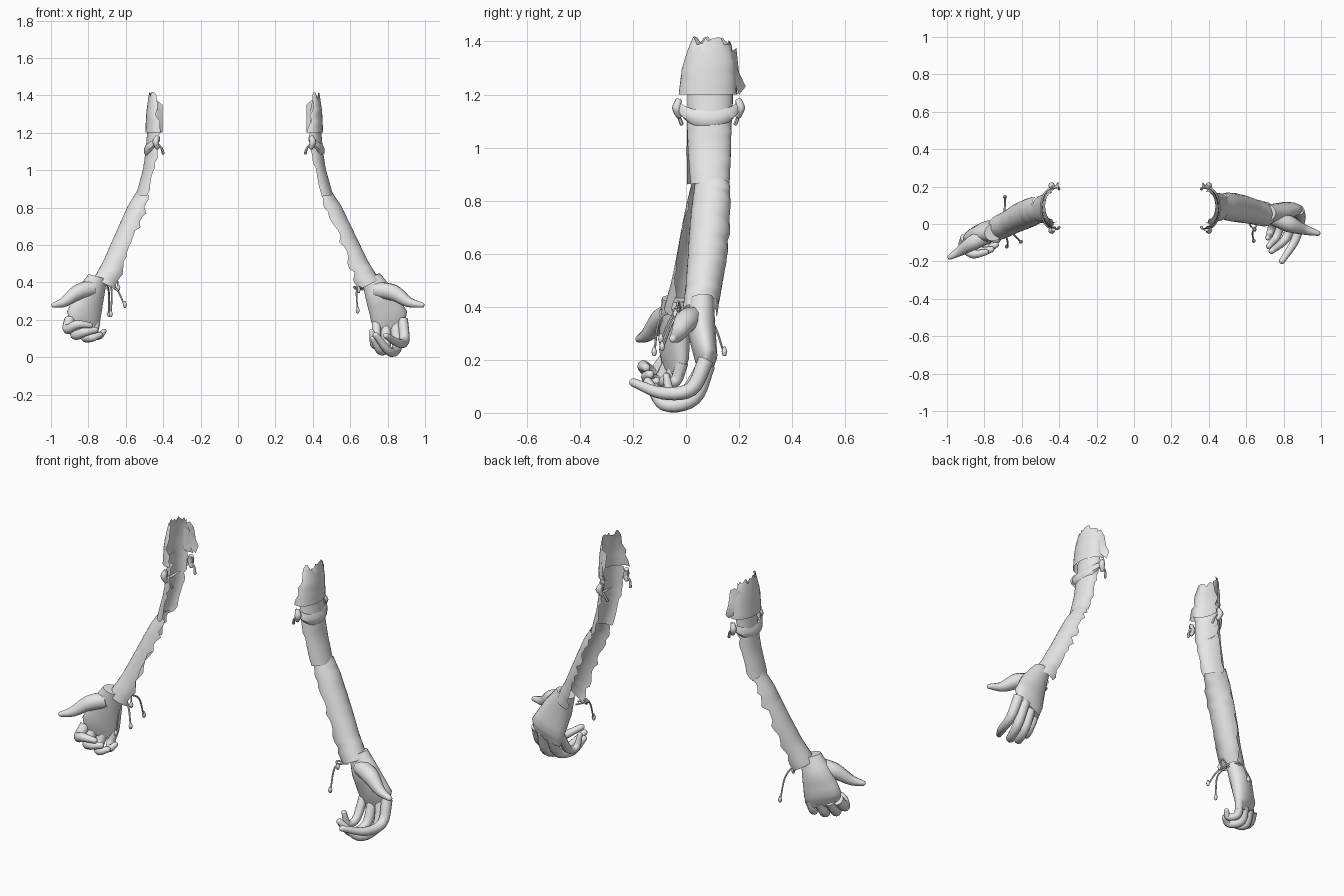
import bpy, bmesh, math, random
from mathutils import Vector

if "Cube" in bpy.data.objects:
    bpy.data.objects.remove(bpy.data.objects["Cube"])

random.seed(4)
grey = bpy.data.materials.new("plain_grey")
grey.diffuse_color = (0.8, 0.8, 0.8, 1)
grey.use_nodes = True
grey.node_tree.nodes["Principled BSDF"].inputs["Base Color"].default_value = grey.diffuse_color


def loft(name, rings, closed=True, caps=True):
    """Skin a list of equal-length point rings."""
    bm = bmesh.new()
    rows = [[bm.verts.new(p) for p in r] for r in rings]
    n = len(rows[0])
    for a, b in zip(rows, rows[1:]):
        for i in range(n if closed else n - 1):
            j = (i + 1) % n
            bm.faces.new((a[i], a[j], b[j], b[i]))
    if closed and caps:
        bm.faces.new(rows[0])
        bm.faces.new(rows[-1])
    bmesh.ops.recalc_face_normals(bm, faces=bm.faces)
    me = bpy.data.meshes.new(name)
    bm.to_mesh(me)
    bm.free()
    me.materials.append(grey)
    ob = bpy.data.objects.new(name, me)
    bpy.context.collection.objects.link(ob)
    bpy.ops.object.select_all(action='DESELECT')
    ob.select_set(True)
    bpy.context.view_layer.objects.active = ob
    bpy.ops.object.shade_smooth_by_angle(angle=math.radians(45))
    return ob


def resample(keys, count):
    """Linear samples of a list of equal-length tuples."""
    out = []
    for k in range(count):
        t = k / (count - 1) * (len(keys) - 1)
        i = min(int(t), len(keys) - 2)
        f = t - i
        out.append([a + (b - a) * f for a, b in zip(keys[i], keys[i + 1])])
    return out


def spline(pts, per=5):
    """Catmull-Rom path through points."""
    p = [Vector(q) for q in pts]
    p = [2 * p[0] - p[1]] + p + [2 * p[-1] - p[-2]]
    out = []
    for i in range(1, len(p) - 2):
        a, b, c, d = p[i - 1:i + 3]
        for k in range(per):
            t = k / per
            out.append(0.5 * (2 * b + (c - a) * t + (2 * a - 5 * b + 4 * c - d) * t * t
                              + (3 * b - a - 3 * c + d) * t ** 3))
    return out + [p[-2]]


def tube(name, pts, radii, sides=10, per=5):
    """Round tapered tube with a rounded tip."""
    path = spline(pts, per)
    rad = [r[0] for r in resample([(r,) for r in radii], len(path))]
    end = (path[-1] - path[-2]).normalized()
    tip = path[-1]
    for d, s in ((0.5, 0.8), (0.75, 0.4)):
        path.append(tip + end * radii[-1] * d)
        rad.append(radii[-1] * s)
    rings = []
    side = Vector((0.31, 0.2, 0.93))
    for i, p in enumerate(path):
        t = (path[min(i + 1, len(path) - 1)] - path[max(i - 1, 0)]).normalized()
        side = (side - t * side.dot(t)).normalized()
        o = t.cross(side)
        rings.append([p + rad[i] * (side * math.cos(a) + o * math.sin(a))
                      for a in (2 * math.pi * k / sides for k in range(sides))])
    return loft(name, rings)


def sleeve(name, side, pivot, yaw, turn, keys, count, tilt=0, jag=8, rim=0, cols=16):
    """Open torn shell; keys are z, centre u, radius u, radius v, v shift, half arc."""
    cy, sy = math.cos(yaw), math.sin(yaw)
    ct, st = math.cos(turn), math.sin(turn)
    rings = []
    for k, (z, uc, ru, rv, vo, arc) in enumerate(resample(keys, count)):
        a0 = -arc + random.uniform(-jag, jag)
        a1 = arc + random.uniform(-jag, jag)
        ring = []
        for c in range(cols + 1):
            a = math.radians(a0 + (a1 - a0) * c / cols)
            du = ru * math.cos(a)
            u, v = du * math.cos(tilt), rv * math.sin(a) + vo
            zz = z + du * math.sin(tilt)
            if k == 0 and rim:
                zz -= random.uniform(0, rim)
            ring.append((pivot[0] + side * (uc * cy + u * ct + v * st),
                         pivot[1] - uc * sy - u * st + v * ct, zz))
        rings.append(ring)
    return loft(name, rings, closed=False)


def palm(name, wrist, heel, knuckle, tip, across):
    """Flattened hand body; each station is centre, half width, half thickness."""
    rings = []
    w = Vector(across).normalized()
    axis = (Vector(tip) - Vector(wrist)).normalized()
    w = (w - axis * w.dot(axis)).normalized()
    t = axis.cross(w)
    sizes = [(.052, .045), (.08, .055), (.1, .043), (.085, .022)]
    stations = [(*p, *s) for p, s in zip((wrist, heel, knuckle, tip), sizes)]
    for x, y, z, hw, ht in resample(stations, 10):
        rings.append([Vector((x, y, z)) + w * hw * math.cos(a) + t * ht * math.sin(a)
                      for a in (2 * math.pi * k / 18 for k in range(18))])
    return loft(name, rings)


# Sleeve profiles shared by both arms
UPPER = [(1.42, .0, .035, .07, -.005, 85), (1.31, -.005, .055, .1, -.015, 90),
         (1.2, -.012, .067, .11, -.02, 98)]
MIDDLE = [(1.21, -.01, .055, .085, -.01, 95), (1.1, .0, .055, .085, -.012, 92),
          (1.0, .02, .05, .082, -.008, 88), (.86, .055, .055, .074, 0, 88)]
FORE = [(.865, .06, .045, .066, .01, 95), (.78, .09, .068, .074, .012, 90),
        (.68, .13, .076, .077, .012, 88), (.58, .18, .075, .074, .012, 92),
        (.48, .235, .071, .068, .008, 105), (.38, .3, .07, .066, .005, 130)]


def build_arm(label, side, pivot, yaw):
    sleeve(label + "_upper_sleeve", side, pivot, yaw, 0, UPPER, 8, jag=12, rim=.035)
    sleeve(label + "_elbow_sleeve", side, pivot, yaw, yaw * .3, MIDDLE, 14, tilt=.12, jag=9)
    sleeve(label + "_forearm_sleeve", side, pivot, yaw, yaw, FORE, 20, tilt=.47, jag=11)
    # Sagging band and its knots
    rows = []
    for grow, top, sag in ((0, 1.175, .035), (.012, 1.168, .05), (.012, 1.15, .06), (0, 1.14, .065)):
        ring = []
        for k in range(25):
            a = math.radians(-100 + 200 * k / 24)
            ring.append((pivot[0] + side * ((.06 + grow) * math.cos(a) - .01),
                         pivot[1] - .015 + (.105 + grow) * math.sin(a), top - sag * math.cos(a)))
        rows.append(ring)
    loft(label + "_arm_band", rows, closed=False)
    for e in (-1, 1):
        x, y = pivot[0] - side * .01, pivot[1] - .015 + e * .112
        tube(label + "_band_knot", [(x, y, 1.18), (x + .01 * side, y + e * .008, 1.15), (x, y, 1.12)],
             [.012, .018, .012], 8, 3)
        tube(label + "_band_tail", [(x, y, 1.14), (x - .02 * side, y, 1.12), (x - .03 * side, y - e * .01, 1.09)],
             [.006, .006, .008], 6, 3)
    # Torn flap at the back rim
    loft(label + "_torn_flap",
         [[(pivot[0] + side * u, pivot[1] + v, z + d) for u, v, d in
           ((.02, .07, 0), (-.005, .09, .015), (-.035, w, -.01))]
          for z, w in ((1.36, .085), (1.29, .1), (1.24, .125), (1.21, .1))], closed=False)


def build_fingers(label, chains):
    names = ("index_finger", "middle_finger", "ring_finger", "little_finger")
    for i, (n, c) in enumerate(zip(names, chains)):
        s = (1, 1.02, .95, .82)[i]
        tube(label + "_" + n, c, [.03 * s, .027 * s, .024 * s, .016 * s])


def cord(label, pts):
    tube(label + "_wrist_cord", pts, [.005, .005, .004], 6)
    end = Vector(pts[-1])
    tube(label + "_cord_bead", [end + Vector((0, 0, .03)), end + Vector((0, 0, .012)), end],
         [.004, .011, .008], 8, 3)


build_arm("right", 1, (.40, .10), math.radians(10))
build_arm("left", -1, (-.44, .10), math.radians(24))

# Right hand, fingers reaching forward
palm("right_palm", (.71, .06, .43), (.76, .055, .33), (.81, .075, .21), (.815, .075, .15), (.16, .01, .03))
build_fingers("right", [
    [(.88, .075, .2), (.89, .02, .09), (.86, -.09, .075), (.79, -.2, .115)],
    [(.84, .08, .18), (.85, .03, .055), (.81, -.08, .03), (.735, -.145, .12)],
    [(.79, .075, .17), (.79, .02, .055), (.76, -.07, .035), (.72, -.12, .1)],
    [(.74, .065, .18), (.74, .0, .08), (.725, -.055, .07), (.715, -.075, .14)]])
tube("right_thumb", [(.74, .04, .36), (.83, .0, .345), (.91, -.03, .295), (.985, -.05, .278)],
     [.045, .045, .028, .014])

# Left hand, fingers curled inward
palm("left_palm", (-.75, -.045, .43), (-.79, -.04, .34), (-.825, -.045, .22), (-.825, -.05, .16), (-.16, -.07, .02))
build_fingers("left", [
    [(-.9, -.075, .2), (-.91, -.12, .15), (-.86, -.16, .175), (-.79, -.15, .17)],
    [(-.86, -.055, .19), (-.87, -.1, .12), (-.82, -.145, .135), (-.76, -.135, .145)],
    [(-.81, -.035, .18), (-.82, -.07, .11), (-.78, -.125, .105), (-.735, -.11, .12)],
    [(-.76, -.015, .19), (-.77, -.04, .12), (-.74, -.085, .115), (-.715, -.07, .14)]])
tube("left_thumb", [(-.78, -.06, .37), (-.86, -.1, .345), (-.93, -.145, .295), (-.985, -.178, .278)],
     [.045, .042, .027, .014])

# Hanging wrist cords
cord("right", [(.67, .01, .37), (.635, -.04, .36), (.64, -.09, .24)])
cord("right", [(.67, .03, .36), (.62, .0, .375), (.645, -.03, .35)])
cord("left", [(-.69, -.04, .39), (-.675, -.1, .35), (-.68, -.12, .22)])
cord("left", [(-.69, -.02, .4), (-.64, -.06, .35), (-.605, -.095, .27)])
cord("left", [(-.7, .02, .39), (-.69, .1, .34), (-.69, .145, .22)])
cord("left", [(-.69, -.02, .38), (-.65, -.03, .42), (-.64, -.04, .36)])
